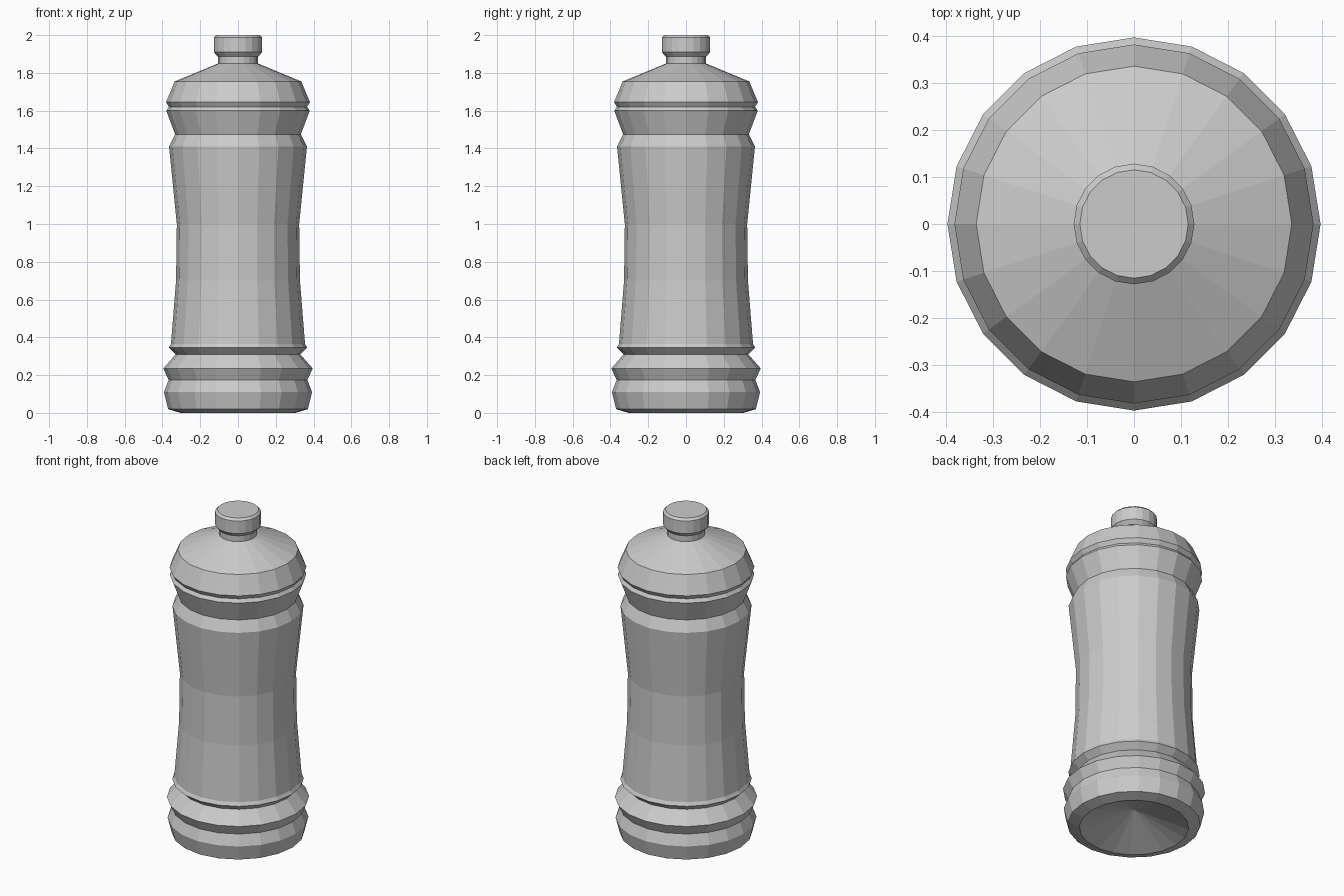
import bpy, bmesh
from math import cos, sin, pi

if "Cube" in bpy.data.objects:
    bpy.data.objects.remove(bpy.data.objects["Cube"])

SIDES = 20

def lathe(name, profile):
    """Revolve (radius, z) points around z; zero radius becomes a pole."""
    bm = bmesh.new()
    rings = []
    for r, z in profile:
        if r == 0:
            rings.append([bm.verts.new((0, 0, z))] * SIDES)
        else:
            rings.append([bm.verts.new((r * cos(2 * pi * i / SIDES),
                                        r * sin(2 * pi * i / SIDES), z))
                          for i in range(SIDES)])
    for a, b in zip(rings, rings[1:]):
        for i in range(SIDES):
            j = (i + 1) % SIDES
            corners = list(dict.fromkeys((a[i], a[j], b[j], b[i])))
            bm.faces.new(corners)
    bmesh.ops.recalc_face_normals(bm, faces=bm.faces)
    mesh = bpy.data.meshes.new(name)
    bm.to_mesh(mesh)
    bm.free()
    obj = bpy.data.objects.new(name, mesh)
    bpy.context.collection.objects.link(obj)
    return obj

# Bottle: dished base, ribbed foot, waisted body, ribbed shoulder, neck
lathe("bottle_body", [
    (0, 0.115), (0.305, 0.0), (0.37, 0.02), (0.392, 0.11), (0.367, 0.175),
    (0.396, 0.235), (0.33, 0.31), (0.366, 0.345), (0.355, 0.365),
    (0.328, 0.70), (0.324, 1.0), (0.365, 1.41), (0.333, 1.475),
    (0.38, 1.60), (0.366, 1.62), (0.381, 1.645), (0.335, 1.755),
    (0.105, 1.85), (0.105, 1.90), (0, 1.90)])

# Screw cap with bevelled rims
lathe("cap", [
    (0, 1.887), (0.108, 1.887), (0.128, 1.91), (0.128, 1.987),
    (0.115, 2.0), (0, 2.0)])
